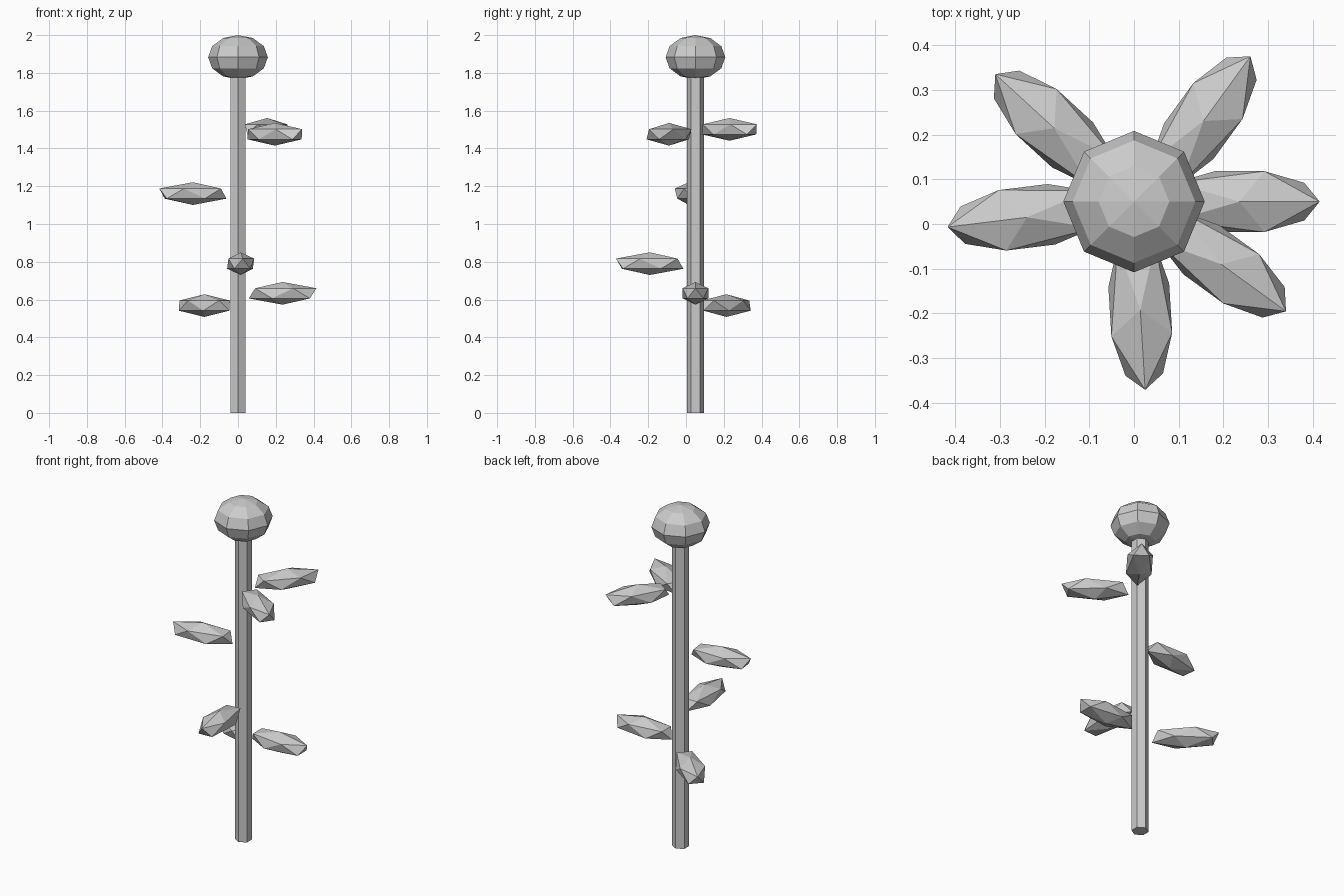
import bpy
from math import radians

default = bpy.data.objects.get("Cube")
if default:
    bpy.data.objects.remove(default, do_unlink=True)

grey = bpy.data.materials.new("plain_grey")
grey.use_nodes = True
colour = (0.6, 0.6, 0.6, 1)
grey.diffuse_color = colour
grey.node_tree.nodes["Principled BSDF"].inputs["Base Color"].default_value = colour

AXIS_Y = 0.05


def finish(name, scale=(1, 1, 1)):
    """Name the new part, scale it, and give it the flat grey finish."""
    part = bpy.context.object
    part.name = name
    part.scale = scale
    part.data.materials.append(grey)
    return part


# Six-sided stem, running up into the bud
bpy.ops.mesh.primitive_cylinder_add(vertices=6, radius=0.046, depth=1.8,
                                    location=(0, AXIS_Y, 0.9))
finish("stem")

# Squashed faceted bud
bpy.ops.mesh.primitive_uv_sphere_add(segments=8, ring_count=6, radius=1,
                                     location=(0, AXIS_Y, 1.883))
finish("flower_bud", (0.158, 0.158, 0.117))

# Faceted leaves: centre x, y, z and heading in degrees, from low to high
leaves = [
    (-0.178, 0.214, 0.568, 137.5),
    (0.236, 0.05, 0.633, 0),
    (0.014, -0.192, 0.79, -86.5),
    (-0.239, 0.015, 1.161, 187),
    (0.195, -0.09, 1.475, -36),
    (0.155, 0.23, 1.501, 54),
]
for number, (x, y, z, heading) in enumerate(leaves, 1):
    bpy.ops.mesh.primitive_ico_sphere_add(subdivisions=1, radius=1, location=(x, y, z),
                                          rotation=(0, 0, radians(heading)))
    finish(f"leaf_{number}", (0.2, 0.08, 0.06))
